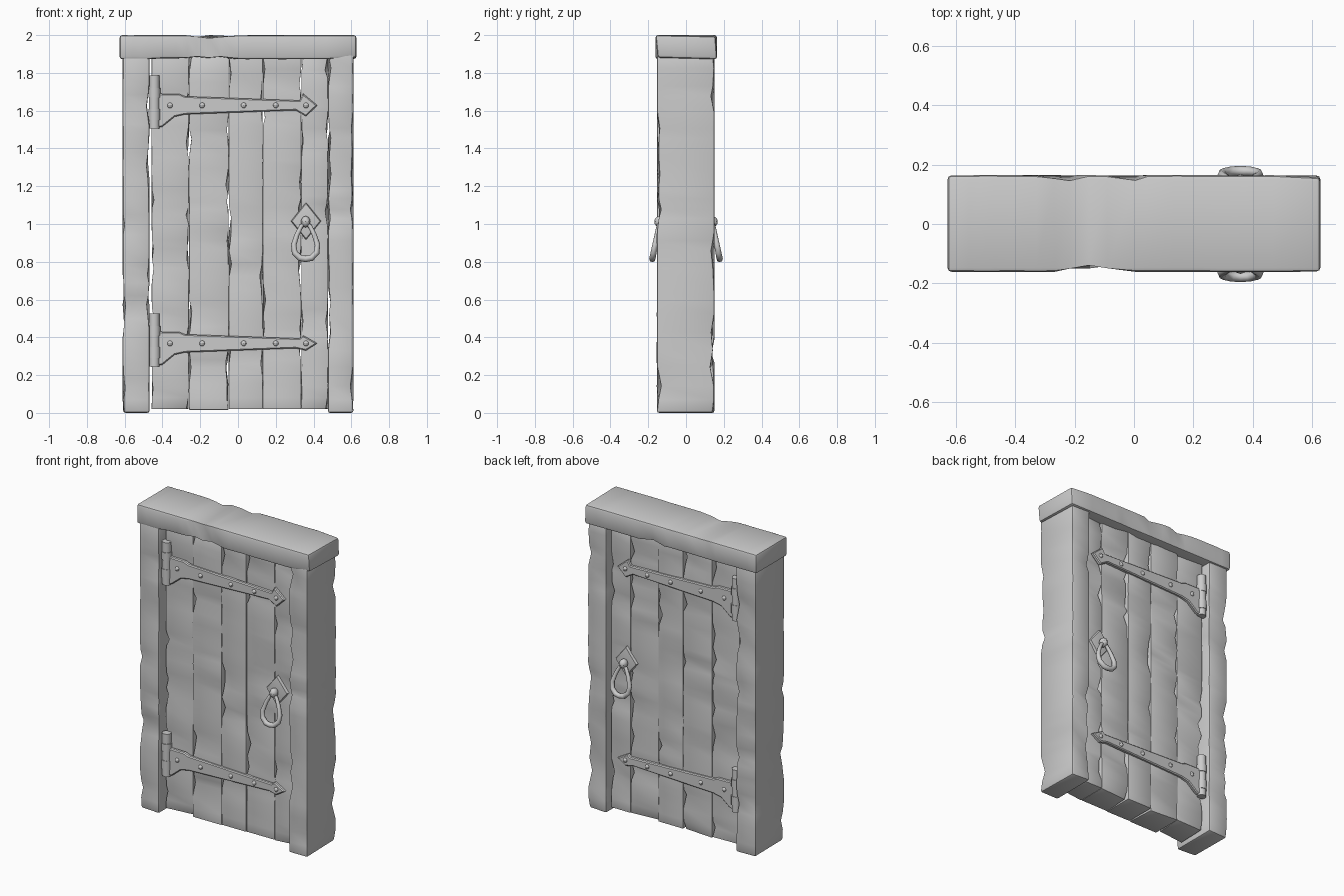
import bpy, bmesh, random, math
from mathutils import Vector

if "Cube" in bpy.data.objects:
    bpy.data.objects.remove(bpy.data.objects["Cube"])

random.seed(7)


def finish(name, bm, mirror=False, angle=35):
    bmesh.ops.recalc_face_normals(bm, faces=bm.faces[:])
    me = bpy.data.meshes.new(name)
    bm.to_mesh(me)
    bm.free()
    ob = bpy.data.objects.new(name, me)
    bpy.context.collection.objects.link(ob)
    bpy.ops.object.select_all(action='DESELECT')
    ob.select_set(True)
    bpy.context.view_layer.objects.active = ob
    bpy.ops.object.shade_smooth_by_angle(angle=math.radians(angle))
    if mirror:
        m = ob.modifiers.new("other_face", 'MIRROR')
        m.use_axis = (False, True, False)
        m.use_clip = False
    return ob


def soften(bm, offset, segments=2):
    sharp = [e for e in bm.edges if len(e.link_faces) == 2 and e.calc_face_angle(0) > 0.9]
    bmesh.ops.bevel(bm, geom=sharp, offset=offset, segments=segments, profile=0.5,
                    affect='EDGES', clamp_overlap=True)


def worn_board(name, lo, hi, axis, chip=0.018, bevel=0.009, step=0.045):
    """Timber with randomly nicked long edges."""
    lo, hi = Vector(lo), Vector(hi)
    mid, size = (lo + hi) / 2, hi - lo
    bm = bmesh.new()
    bmesh.ops.create_cube(bm, size=1)
    for v in bm.verts:
        v.co = mid + Vector([v.co[i] * size[i] for i in range(3)])
    normal = Vector([1.0 if i == axis else 0.0 for i in range(3)])
    t = lo[axis] + step
    while t < hi[axis] - step:
        p = mid.copy()
        p[axis] = t
        bmesh.ops.bisect_plane(bm, geom=bm.verts[:] + bm.edges[:] + bm.faces[:],
                               plane_co=p, plane_no=normal)
        t += step * random.uniform(0.6, 1.5)
    for v in bm.verts:
        d = random.uniform(0, 0.003)
        if random.random() < 0.22:
            d = random.uniform(0.4, 1.0) * chip
        for i in range(3):
            if i != axis:
                k = 0.7 if i == 1 else 0.5
                v.co[i] += d * k * (1 if v.co[i] < mid[i] else -1)
    soften(bm, bevel)
    return finish(name, bm)


def plate(name, outline, y0, y1, bevel=0.006):
    """Flat iron part cut from an x-z outline, repeated on the back."""
    bm = bmesh.new()
    f = bm.faces.new([bm.verts.new((x, y0, z)) for x, z in outline])
    r = bmesh.ops.extrude_face_region(bm, geom=[f])
    for v in r['geom']:
        if isinstance(v, bmesh.types.BMVert):
            v.co.y = y1
    soften(bm, bevel, 1)
    return finish(name, bm, True)


# Timber frame
worn_board("left_post", (-0.612, -0.155, 0), (-0.468, 0.152, 1.9), 2, 0.022, 0.012, 0.07)
worn_board("right_post", (0.475, -0.155, 0), (0.612, 0.152, 1.9), 2, 0.022, 0.012, 0.07)
worn_board("lintel", (-0.627, -0.162, 1.872), (0.627, 0.165, 2.0), 0, 0.02, 0.014, 0.07)

# Door planks
seams = [-0.458, -0.26, -0.05, 0.13, 0.335, 0.476]
for i, (a, b) in enumerate(zip(seams, seams[1:])):
    d = 0.1 + random.uniform(-0.003, 0.003)
    worn_board(f"plank_{i + 1}", (a, -d, 0.015 + random.uniform(0, 0.006)),
               (b + 0.001, d, 1.89), 2, 0.028, 0.004, 0.06)

# Strap hinges: barrel, tapered strap with arrow tip, rivets
for label, z, tip in (("upper", 1.63, 0.06), ("lower", 0.37, 0.04)):
    bm = bmesh.new()
    for dz, r, h in ((0.015, 0.028, 0.28), (0.065, 0.032, 0.05), (-0.05, 0.032, 0.06)):
        g = bmesh.ops.create_cone(bm, cap_ends=True, segments=12, radius1=r, radius2=r, depth=h)
        for v in g['verts']:
            v.co += Vector((-0.443, -0.108, z + dz))
    finish(label + "_hinge_barrel", bm, True)
    e = 0.36
    strap = [(-0.43, 0.06), (-0.31, 0.058), (-0.28, 0.046), (e - 0.035, 0.024), (e - 0.015, tip),
             (e + 0.06, -0.002), (e, -tip), (e - 0.055, -0.028), (-0.28, -0.05),
             (-0.335, -0.062), (-0.40, -0.115), (-0.43, -0.12)]
    plate(label + "_hinge_strap", [(x, z + dz) for x, dz in strap], -0.09, -0.118)
    bm = bmesh.new()
    for x in (-0.36, -0.19, 0.03, 0.20, 0.36):
        g = bmesh.ops.create_uvsphere(bm, u_segments=8, v_segments=6, radius=0.015)
        for v in g['verts']:
            v.co = Vector((v.co.x + x, v.co.y * 0.8 - 0.117, v.co.z + z - 0.002))
    finish(label + "_rivets", bm, True)

# Handle back plate: shallow pyramid diamond
bm = bmesh.new()
base = [bm.verts.new((0.36 + x, -0.095, 1.015 + z))
        for x, z in ((0, 0.1), (0.08, 0), (0, -0.1), (-0.08, 0))]
rim = [bm.verts.new((0.36 + (v.co.x - 0.36) * 0.92, -0.112, 1.015 + (v.co.z - 1.015) * 0.92))
       for v in base]
peak = bm.verts.new((0.36, -0.124, 1.015))
bm.faces.new(base)
for i in range(4):
    j = (i + 1) % 4
    bm.faces.new((base[i], base[j], rim[j], rim[i]))
    bm.faces.new((rim[i], rim[j], peak))
finish("handle_plate", bm, True, 20)

# Handle knob holding the ring
bm = bmesh.new()
bmesh.ops.create_uvsphere(bm, u_segments=10, v_segments=8, radius=1)
for v in bm.verts:
    v.co = Vector((0.358 + v.co.x * 0.026, -0.138 + v.co.y * 0.03, 1.012 + v.co.z * 0.03))
finish("handle_knob", bm, True)

# Teardrop pull ring, tilted outward at the bottom
half = [(0.0, 1.005), (0.022, 0.99), (0.045, 0.945), (0.063, 0.89), (0.058, 0.848),
        (0.03, 0.82), (0.0, 0.815)]
loop = half + [(-x, z) for x, z in half[-2:0:-1]]
path = [Vector((0.358 + x, -0.142 - (1.005 - z) * 0.19, z)) for x, z in loop]
bm = bmesh.new()
out = Vector((0, 1, 0))
n, sides, rings = len(path), 8, []
for i, p in enumerate(path):
    tan = (path[(i + 1) % n] - path[i - 1]).normalized()
    u = tan.cross(out).normalized()
    w = tan.cross(u).normalized()
    r = 0.011 + 0.006 * (1.0 - p.z) / 0.19
    rings.append([bm.verts.new(p + r * (math.cos(k * math.tau / sides) * u +
                                        math.sin(k * math.tau / sides) * w))
                  for k in range(sides)])
for i in range(n):
    a, b = rings[i], rings[(i + 1) % n]
    for k in range(sides):
        m = (k + 1) % sides
        bm.faces.new((a[k], a[m], b[m], b[k]))
finish("handle_ring", bm, True, 50)
